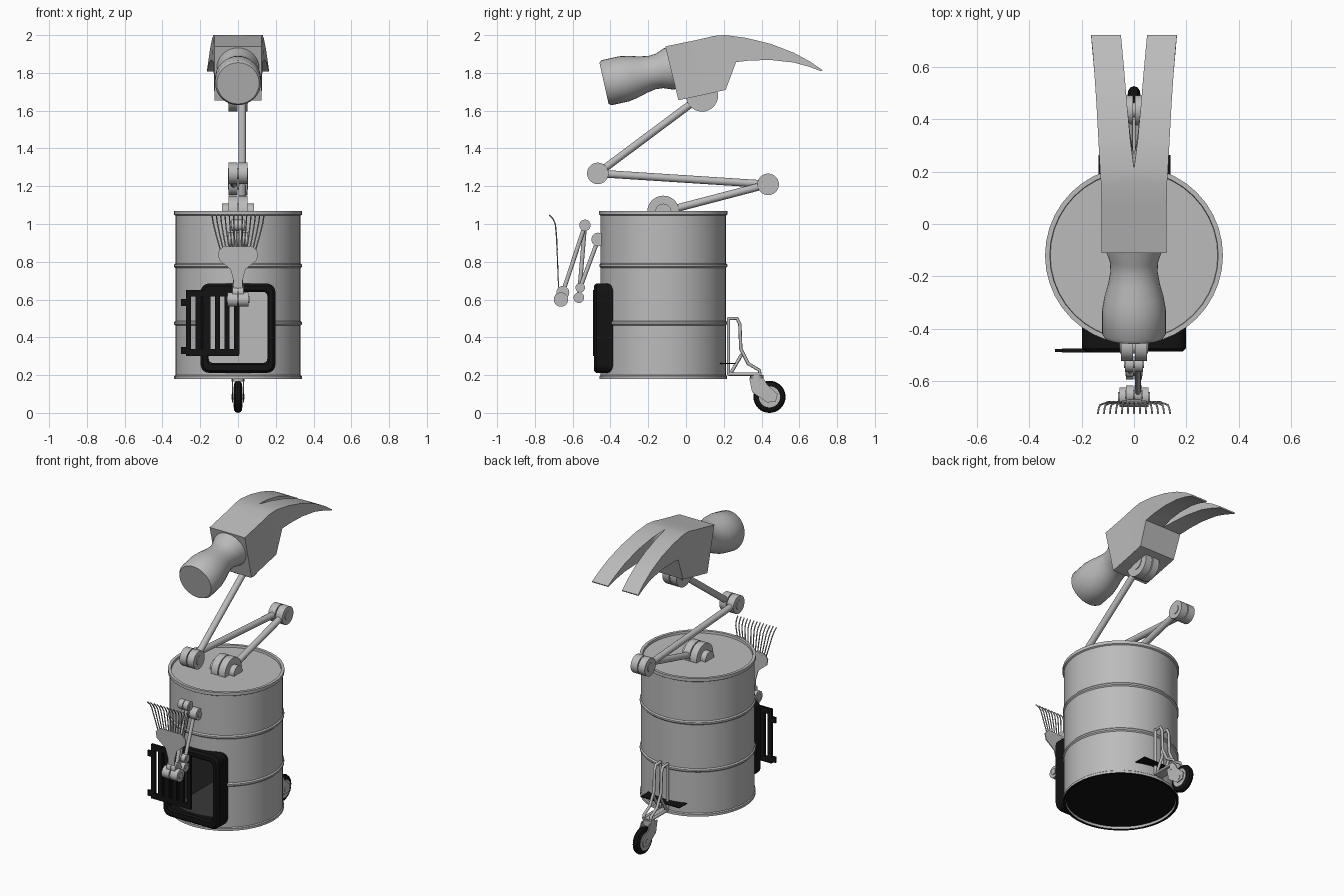
import bpy, bmesh, math
from mathutils import Vector, Matrix

if "Cube" in bpy.data.objects:
    bpy.data.objects.remove(bpy.data.objects["Cube"])


def material(name, v):
    m = bpy.data.materials.new(name)
    m.use_nodes = True
    m.diffuse_color = (v, v, v, 1)
    m.node_tree.nodes["Principled BSDF"].inputs["Base Color"].default_value = (v, v, v, 1)
    return m


STEEL = material("steel grey", 0.5)
BLACK = material("black rubber", 0.006)
DARK = material("dark interior", 0.04)


def finish(name, bm, mats=(STEEL,), smooth=True):
    bmesh.ops.remove_doubles(bm, verts=bm.verts, dist=1e-5)
    bmesh.ops.recalc_face_normals(bm, faces=bm.faces)
    me = bpy.data.meshes.new(name)
    bm.to_mesh(me)
    bm.free()
    ob = bpy.data.objects.new(name, me)
    bpy.context.collection.objects.link(ob)
    for m in mats:
        me.materials.append(m)
    if smooth:
        bpy.ops.object.select_all(action="DESELECT")
        ob.select_set(True)
        bpy.context.view_layer.objects.active = ob
        bpy.ops.object.shade_smooth_by_angle(angle=math.radians(35))
    return ob


def lathe(name, profile, origin, axis, mats=(STEEL,), n=32):
    """Spin (distance along axis, radius) points around an axis."""
    bm = bmesh.new()
    rot = Vector((0, 0, 1)).rotation_difference(Vector(axis)).to_matrix()
    rings = []
    for t, r in profile:
        angles = [2 * math.pi * i / n for i in range(n)]
        rings.append([bm.verts.new(Vector(origin) + rot @ Vector((r * math.cos(a), r * math.sin(a), t)))
                      for a in angles])
    for a, b in zip(rings, rings[1:]):
        for i in range(n):
            bm.faces.new((a[i], a[i - 1], b[i - 1], b[i]))
    bm.faces.new(rings[0])
    bm.faces.new(rings[-1])
    return finish(name, bm, mats)


def rod(name, p, q, r, mat=STEEL, n=16):
    d = Vector(q) - Vector(p)
    return lathe(name, [(0, r), (d.length, r)], p, d.normalized(), (mat,), n)


def disc(name, x0, x1, y, z, r, mat=STEEL):
    return rod(name, (x0, y, z), (x1, y, z), r, mat, 28)


def box(name, lo, hi, mat=STEEL):
    bm = bmesh.new()
    size = Vector(hi) - Vector(lo)
    mid = (Vector(hi) + Vector(lo)) / 2
    bmesh.ops.create_cube(bm, size=1, matrix=Matrix.Translation(mid) @ Matrix.Diagonal((*size, 1)))
    return finish(name, bm, (mat,), False)


def plate(name, points, thickness):
    """Extrude a flat outline of 3D points by a thickness vector."""
    bm = bmesh.new()
    f = bm.faces.new([bm.verts.new(p) for p in points])
    ext = bmesh.ops.extrude_face_region(bm, geom=[f])["geom"]
    bmesh.ops.translate(bm, vec=thickness, verts=[v for v in ext if isinstance(v, bmesh.types.BMVert)])
    return finish(name, bm, smooth=False)


def wire(name, points, r):
    cu = bpy.data.curves.new(name, "CURVE")
    cu.dimensions = "3D"
    cu.bevel_depth = r
    cu.bevel_resolution = 2
    cu.use_fill_caps = True
    sp = cu.splines.new("POLY")
    sp.points.add(len(points) - 1)
    for s, p in zip(sp.points, points):
        s.co = (*p, 1)
    cu.materials.append(STEEL)
    ob = bpy.data.objects.new(name, cu)
    bpy.context.collection.objects.link(ob)


# Barrel with rolled rims and two ribs
R, CY = 0.332, -0.12
profile = [(0.195, 0.0), (0.195, R - 0.012), (0.18, R - 0.01), (0.18, R + 0.006), (0.195, R + 0.006), (0.2, R)]
for z in (0.475, 0.78):
    profile += [(z - 0.012, R), (z - 0.005, R + 0.007), (z + 0.005, R + 0.007), (z + 0.012, R)]
profile += [(1.045, R), (1.05, R + 0.008), (1.07, R + 0.008), (1.07, R - 0.01), (1.056, R - 0.012), (1.056, 0.0)]
barrel = lathe("barrel", profile, (0, CY, 0), (0, 0, 1), (STEEL, BLACK, DARK), 40)
for f in barrel.data.polygons:
    if f.center.z < 0.197 and f.normal.z < -0.9:
        f.material_index = 1

# Hatch opening: dark side walls, grey back wall
cutter = box("hatch_cutter", (-0.155, -0.7, 0.265), (0.155, -0.02, 0.64))
for m in (BLACK, DARK):
    cutter.data.materials.append(m)
for f in cutter.data.polygons:
    f.material_index = 0 if abs(f.normal.y) > 0.5 else 2
cutter.hide_render = True
cutter.hide_viewport = True
cut = barrel.modifiers.new("hatch", "BOOLEAN")
cut.object = cutter
cut.solver = "EXACT"


def rounded(hx, z0, z1, r, y, n=5):
    pts = []
    for k, (sx, zc) in enumerate(((1, z1 - r), (-1, z1 - r), (-1, z0 + r), (1, z0 + r))):
        for i in range(n + 1):
            a = math.pi / 2 * (k + i / n)
            pts.append((sx * (hx - r) + r * math.cos(a), y, zc + r * math.sin(a)))
    return pts


# Hatch frame as a closed rounded ring
bm = bmesh.new()
loops = [[bm.verts.new(p) for p in rounded(*a)] for a in (
    (0.198, 0.212, 0.685, 0.045, -0.36), (0.198, 0.212, 0.685, 0.045, -0.475),
    (0.185, 0.225, 0.672, 0.035, -0.488), (0.165, 0.255, 0.65, 0.025, -0.488),
    (0.155, 0.265, 0.64, 0.02, -0.478), (0.155, 0.265, 0.64, 0.02, -0.36))]
for a, b in zip(loops, loops[1:] + loops[:1]):
    for i in range(len(a)):
        bm.faces.new((a[i], a[i - 1], b[i - 1], b[i]))
finish("hatch_frame", bm, (BLACK,))

# Open grille door
for z in (0.302, 0.615):
    box("grille_rail", (-0.275, -0.492, z), (0.005, -0.476, z + 0.035), BLACK)
for i in range(6):
    x = -0.275 + i * 0.051
    box("grille_bar", (x, -0.492, 0.31), (x + 0.027, -0.476, 0.64), BLACK)
for z in (0.33, 0.585):
    box("grille_hinge", (-0.302, -0.49, z - 0.018), (-0.27, -0.478, z + 0.018), BLACK)


def joint(name, y, z, r, w, hub):
    """Two discs side by side on a pin."""
    for s in (-1, 1):
        disc(name + "_disc", s * w * 0.06, s * w, y, z, r)
    disc(name + "_pin", -w * hub, w * hub, y, z, r * 0.5)


# Main folding arm
arm = [(-0.12, 1.065), (0.435, 1.21), (-0.467, 1.268), (0.085, 1.68)]
for i, (y, z) in enumerate(arm):
    end = i in (0, 3)
    joint("arm_joint", y, z, 0.085 if end else 0.057, 0.05, 1.7 if i == 0 else 1.08)
for (a, b), x in zip(zip(arm, arm[1:]), (0.023, -0.023, 0.023)):
    rod("arm_rod", (x, *a), (x, *b), 0.02)

# Hammer head: block and split claw, lofted as one mirrored half
stations = [  # top y, top z, bottom y, bottom z, outer x, inner x
    (-0.11, 1.94, -0.04, 1.655, 0.125, 0), (0.06, 1.975, 0.1, 1.685, 0.125, 0),
    (0.15, 1.996, 0.21, 1.71, 0.126, 0), (0.21, 2.0, 0.265, 1.857, 0.13, 0),
    (0.32, 1.985, 0.34, 1.866, 0.136, 0.014), (0.45, 1.953, 0.45, 1.868, 0.143, 0.026),
    (0.57, 1.907, 0.57, 1.855, 0.151, 0.036), (0.66, 1.858, 0.65, 1.833, 0.158, 0.044),
    (0.722, 1.815, 0.718, 1.808, 0.164, 0.05)]
bm = bmesh.new()
rings = [[bm.verts.new(p) for p in ((xi, yt, zt), (xo, yt, zt), (xo, yb, zb), (xi, yb, zb))]
         for yt, zt, yb, zb, xo, xi in stations]
for k, (a, b) in enumerate(zip(rings, rings[1:])):
    for i in range(4 if k > 2 else 3):
        j = (i + 1) % 4
        bm.faces.new((a[i], a[j], b[j], b[i]))
bm.faces.new(rings[0])
bm.faces.new(rings[-1])
head = finish("hammer_claw", bm)
head.modifiers.new("mirror", "MIRROR")
bell = [(0, 0.112), (0.015, 0.122), (0.11, 0.122), (0.16, 0.113), (0.21, 0.099),
        (0.26, 0.09), (0.3, 0.093), (0.35, 0.112), (0.41, 0.115)]
lathe("hammer_face", bell, (0, -0.434, 1.745), (0, 0.976, 0.217))

# Small folding arm
small = [(-0.465, 0.918, 0.036, 0.05), (-0.56, 0.663, 0.025, 0.03), (-0.567, 0.61, 0.028, 0.03),
         (-0.535, 0.993, 0.03, 0.035), (-0.652, 0.638, 0.034, 0.03), (-0.662, 0.6, 0.038, 0.055)]
for y, z, r, w in small:
    joint("small_joint", y, z, r, w, 1.1)
for a, b, x in ((0, 1, 0.015), (1, 2, 0), (2, 3, -0.015), (3, 4, 0.015), (4, 5, 0)):
    rod("small_rod", (x, *small[a][:2]), (x, *small[b][:2]), 0.011)

# Rake with fanned, hooked tines
half = [(0.02, 0.58), (0.024, 0.7), (0.04, 0.76), (0.1, 0.81), (0.107, 0.85), (0.08, 0.88)]
outline = half + [(-x, z) for x, z in reversed(half)]
plate("rake_blade", [(x, -0.669 - (z - 0.6) * 0.04, z) for x, z in outline], (0, -0.006, 0))
for i in range(-6, 7):
    s = i / 6
    wire("rake_tine", [(0.092 * s, -0.682, 0.86), (0.115 * s, -0.686, 0.94), (0.13 * s, -0.692, 1.0),
                       (0.135 * s, -0.705, 1.028), (0.138 * s, -0.724, 1.048)], 0.0035)

# Rear caster bracket
strut = [(0.225, 0.5), (0.27, 0.5), (0.285, 0.47), (0.29, 0.34), (0.33, 0.26), (0.39, 0.225), (0.39, 0.205)]
for x in (-0.025, 0.025):
    for path in (strut, [(0.225, 0.505), (0.225, 0.2)], [(0.225, 0.205), (0.4, 0.205)],
                 [(0.24, 0.215), (0.295, 0.31)]):
        wire("bracket_bar", [(x, y, z) for y, z in path], 0.009)
box("bracket_base", (-0.03, 0.22, 0.197), (0.03, 0.4, 0.207))
rod("caster_swivel", (0, 0.375, 0.165), (0, 0.375, 0.2), 0.035)

# Caster fork and wheel
fork = [(0.335, 0.185), (0.41, 0.185), (0.43, 0.15), (0.485, 0.1), (0.475, 0.06), (0.43, 0.055), (0.35, 0.11)]
for x in (-0.032, 0.026):
    plate("caster_fork", [(x, y, z) for y, z in fork], (0.006, 0, 0))
tyre = [(-0.022, 0.05), (-0.022, 0.068), (-0.014, 0.08), (0, 0.085), (0.014, 0.08), (0.022, 0.068), (0.022, 0.05)]
lathe("wheel_tyre", tyre, (0, 0.442, 0.085), (1, 0, 0), (BLACK,))
disc("wheel_hub", -0.024, 0.024, 0.442, 0.085, 0.056)
disc("wheel_axle", -0.035, 0.035, 0.442, 0.085, 0.015)

# Thin rear ledge
box("rear_ledge", (-0.135, 0.18, 0.258), (0.14, 0.263, 0.263), BLACK)
